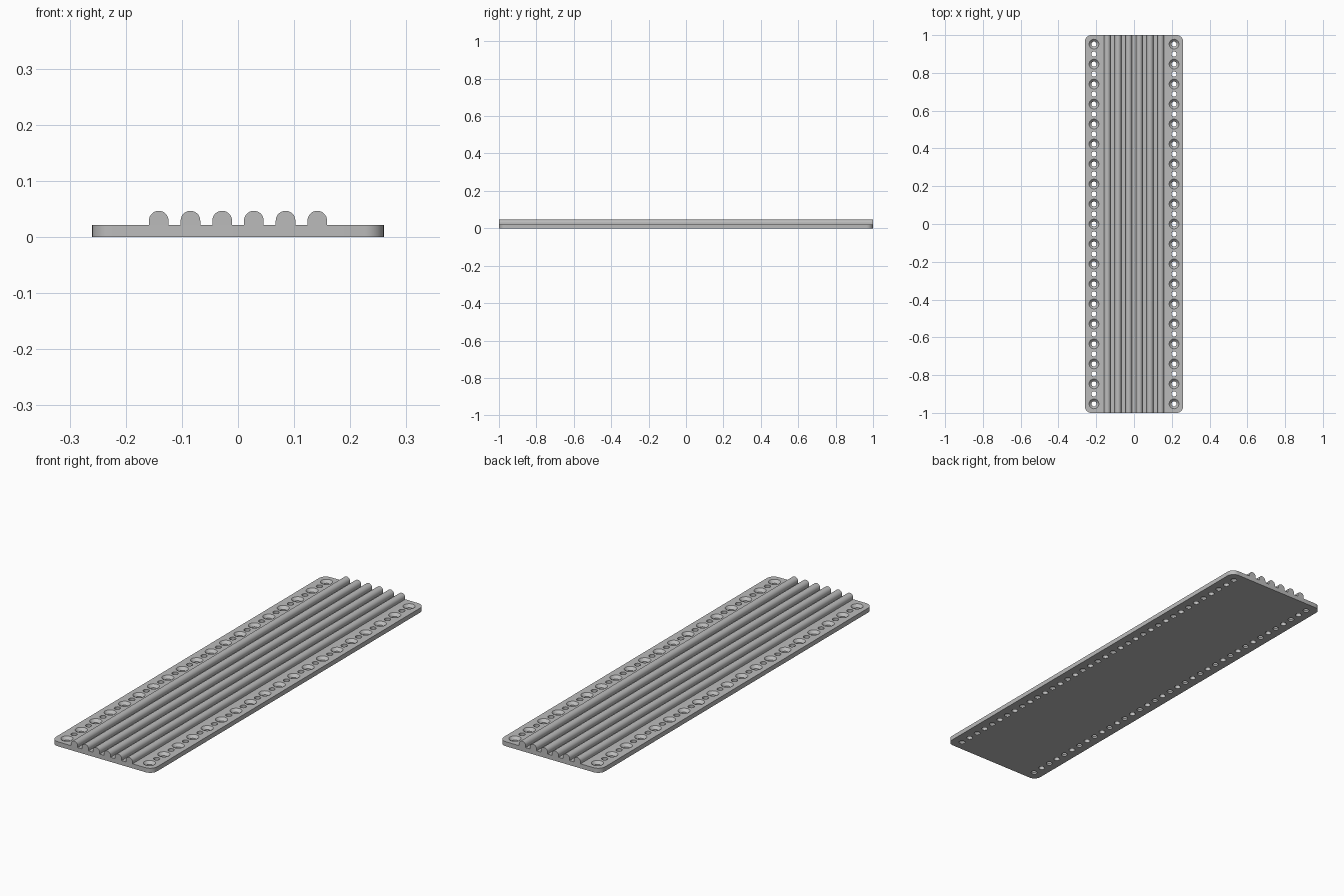
import bpy, bmesh, math

cube = bpy.data.objects.get("Cube")
if cube:
    bpy.data.objects.remove(cube, do_unlink=True)

HALF_W, HALF_L, THICK = 0.26, 1.0, 0.021
CORNER = 0.035
HOLE_X, PITCH = 0.212, 0.1058
HOLE_R, SINK_R, SINK_DEPTH = 0.0135, 0.026, 0.0125
RIDGE_R, RIDGE_PITCH, RIDGE_TOP = 0.0175, 0.0565, 0.0465

grey = bpy.data.materials.new("plain grey")
grey.use_nodes = True
grey.diffuse_color = (0.5, 0.5, 0.5, 1)
grey.node_tree.nodes["Principled BSDF"].inputs["Base Color"].default_value = (0.5, 0.5, 0.5, 1)


def make_object(name, bm):
    bmesh.ops.recalc_face_normals(bm, faces=bm.faces)
    mesh = bpy.data.meshes.new(name)
    bm.to_mesh(mesh)
    bm.free()
    mesh.materials.append(grey)
    obj = bpy.data.objects.new(name, mesh)
    bpy.context.collection.objects.link(obj)
    return obj


def extrude_outline(bm, points, offset):
    face = bm.faces.new([bm.verts.new(p) for p in points])
    result = bmesh.ops.extrude_face_region(bm, geom=[face])
    moved = [v for v in result["geom"] if isinstance(v, bmesh.types.BMVert)]
    bmesh.ops.translate(bm, verts=moved, vec=offset)


def add_lathe(bm, x, y, profile, sides=32):
    """Closed solid of revolution around a vertical axis, from (radius, z) pairs."""
    rings = []
    for r, z in profile:
        angles = [2 * math.pi * i / sides for i in range(sides)]
        rings.append([bm.verts.new((x + r * math.cos(a), y + r * math.sin(a), z)) for a in angles])
    for low, high in zip(rings, rings[1:]):
        for i in range(sides):
            j = (i + 1) % sides
            bm.faces.new((low[i], low[j], high[j], high[i]))
    bm.faces.new(rings[0][::-1])
    bm.faces.new(rings[-1])


def smooth(obj):
    bpy.ops.object.select_all(action="DESELECT")
    obj.select_set(True)
    bpy.context.view_layer.objects.active = obj
    bpy.ops.object.shade_smooth_by_angle(angle=math.radians(30))


# Base plate with rounded corners
bm = bmesh.new()
outline = []
for quarter, (sx, sy) in enumerate(((1, 1), (-1, 1), (-1, -1), (1, -1))):
    for step in range(9):
        a = math.pi / 2 * (quarter + step / 8)
        outline.append((sx * (HALF_W - CORNER) + CORNER * math.cos(a),
                        sy * (HALF_L - CORNER) + CORNER * math.sin(a), 0))
extrude_outline(bm, outline, (0, 0, THICK))
plate = make_object("base_plate", bm)

# Hole cutters: countersunk holes alternate with small plain holes
bm = bmesh.new()
over = 0.005
plain = [(HOLE_R, -over), (HOLE_R, THICK + over)]
sunk = [(HOLE_R, -over), (HOLE_R, THICK - SINK_DEPTH), (SINK_R, THICK), (SINK_R, THICK + over)]
for side in (-1, 1):
    for k in range(-18, 19):
        add_lathe(bm, side * HOLE_X, k * PITCH / 2, plain if k % 2 else sunk)
cutter = make_object("hole_cutter", bm)
cutter.hide_render = True

drill = plate.modifiers.new("holes", "BOOLEAN")
drill.operation = "DIFFERENCE"
drill.solver = "EXACT"
drill.object = cutter
bpy.context.view_layer.objects.active = plate
bpy.ops.object.modifier_apply(modifier=drill.name)
bpy.data.objects.remove(cutter, do_unlink=True)
smooth(plate)

# Round-topped ridges running the full length
for n in range(6):
    x = (n - 2.5) * RIDGE_PITCH
    bm = bmesh.new()
    profile = [(x + RIDGE_R, -HALF_L, THICK)]
    for step in range(17):
        a = math.pi * step / 16
        profile.append((x + RIDGE_R * math.cos(a), -HALF_L,
                        RIDGE_TOP - RIDGE_R + RIDGE_R * math.sin(a)))
    profile.append((x - RIDGE_R, -HALF_L, THICK))
    extrude_outline(bm, profile, (0, 2 * HALF_L, 0))
    smooth(make_object(f"ridge_{n + 1}", bm))
